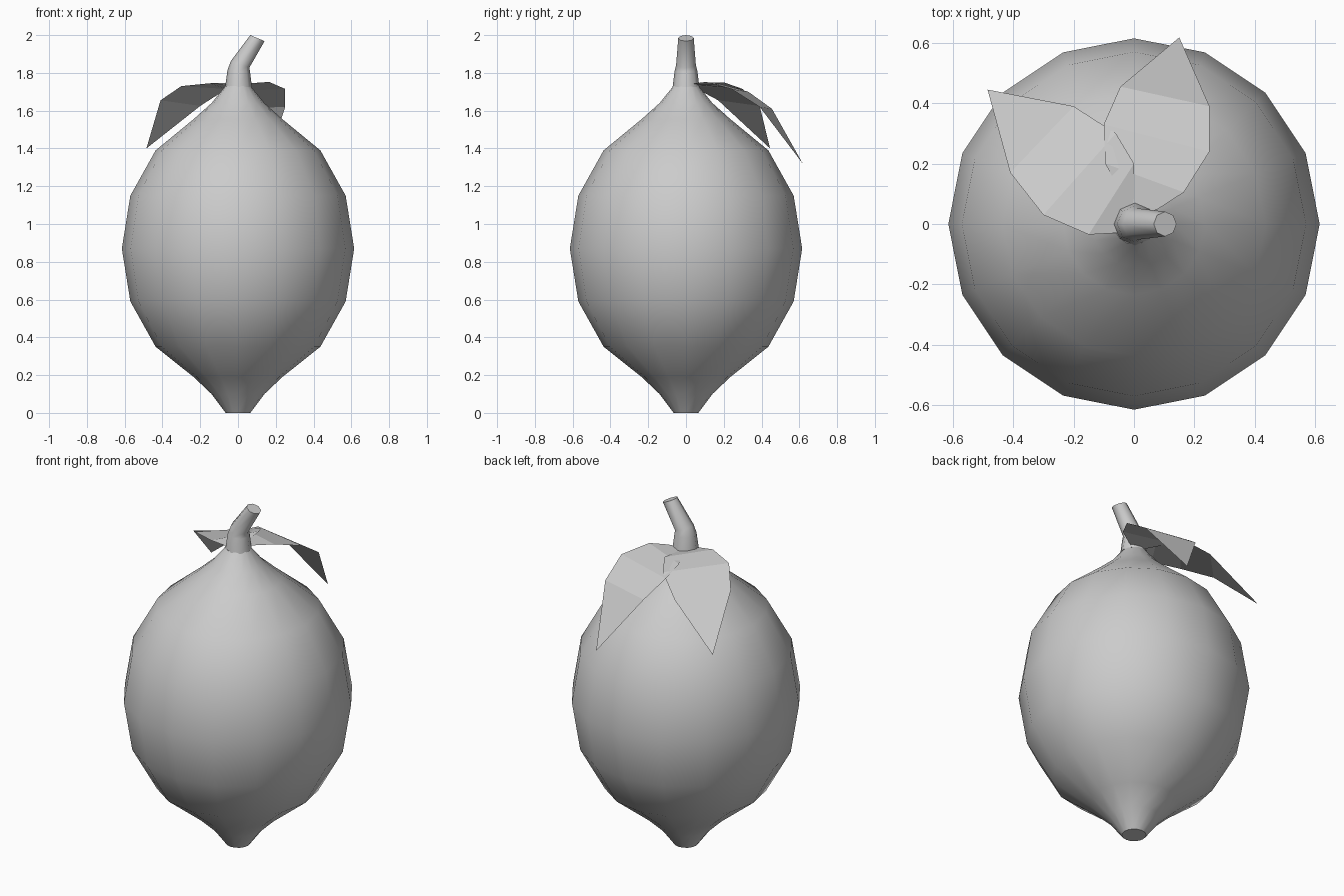
import bpy, bmesh
from math import sin, cos, pi, radians
from mathutils import Vector

if "Cube" in bpy.data.objects:
    bpy.data.objects.remove(bpy.data.objects["Cube"])


def make_object(name, bm, smooth):
    bmesh.ops.recalc_face_normals(bm, faces=bm.faces)
    me = bpy.data.meshes.new(name)
    bm.to_mesh(me)
    bm.free()
    for p in me.polygons:
        p.use_smooth = smooth
    ob = bpy.data.objects.new(name, me)
    bpy.context.collection.objects.link(ob)
    return ob


def loft(name, rings, sides):
    """Tube of round rings: (x, z, radius, tilt in degrees toward +x)."""
    bm = bmesh.new()
    loops = []
    for x, z, r, tilt in rings:
        t = radians(tilt)
        loops.append([bm.verts.new((x + r * cos(a) * cos(t), r * sin(a), z - r * cos(a) * sin(t)))
                      for a in (2 * pi * i / sides for i in range(sides))])
    for lo, hi in zip(loops, loops[1:]):
        for i in range(sides):
            j = (i + 1) % sides
            bm.faces.new((lo[i], lo[j], hi[j], hi[i]))
    bm.faces.new(loops[0])
    bm.faces.new(loops[-1])
    return make_object(name, bm, True)


def leaf(name, base, rows, tip):
    """Single-sheet leaf: base point, rows of left/right edge points, tip."""
    bm = bmesh.new()
    b, t = bm.verts.new(base), bm.verts.new(tip)
    pairs = [(bm.verts.new(l), bm.verts.new(r)) for l, r in rows]
    bm.faces.new((b, pairs[0][1], pairs[0][0]))
    for (l0, r0), (l1, r1) in zip(pairs, pairs[1:]):
        bm.faces.new((l0, r0, r1, l1))
    bm.faces.new((pairs[-1][0], pairs[-1][1], t))
    ob = make_object(name, bm, False)
    if ob.data.polygons[1].normal.z < 0:
        ob.data.flip_normals()
    return ob


# Fruit body: 16-sided lemon profile
profile = [(0.065, 0), (0.14, 0.1), (0.235, 0.19), (0.436, 0.35), (0.57, 0.59), (0.615, 0.87),
           (0.57, 1.15), (0.436, 1.39), (0.235, 1.555), (0.14, 1.64), (0.067, 1.73)]
fruit = loft("fruit", [(0, z, r, 0) for r, z in profile], 16)

# Bent stem with eight sides
stem = loft("stem", [(0.003, 1.725, 0.071, 0), (0.004, 1.81, 0.06, 4),
                     (0.011, 1.845, 0.052, 20), (0.103, 1.984, 0.041, 23)], 8)
bpy.ops.object.select_all(action='DESELECT')
for ob in (fruit, stem):
    ob.select_set(True)
bpy.context.view_layer.objects.active = stem
bpy.ops.object.shade_smooth_by_angle(angle=radians(50))

# Two drooping leaves behind the stem
leaf("left_leaf", (0, 0, 1.735),
     [((-0.06, -0.03, 1.735), (0.0, 0.06, 1.735)),
      ((-0.15, -0.035, 1.745), (0.0, 0.2, 1.75)),
      ((-0.30, 0.03, 1.73), (-0.06, 0.30, 1.715)),
      ((-0.41, 0.17, 1.655), (-0.20, 0.39, 1.625))],
     (-0.485, 0.445, 1.40))
leaf("back_leaf", (0.01, 0.02, 1.735),
     [((-0.02, 0.06, 1.735), (0.08, 0.05, 1.745)),
      ((-0.095, 0.2, 1.735), (0.165, 0.105, 1.752)),
      ((-0.10, 0.33, 1.70), (0.25, 0.24, 1.715)),
      ((-0.045, 0.455, 1.61), (0.25, 0.39, 1.62))],
     (0.15, 0.618, 1.32))
